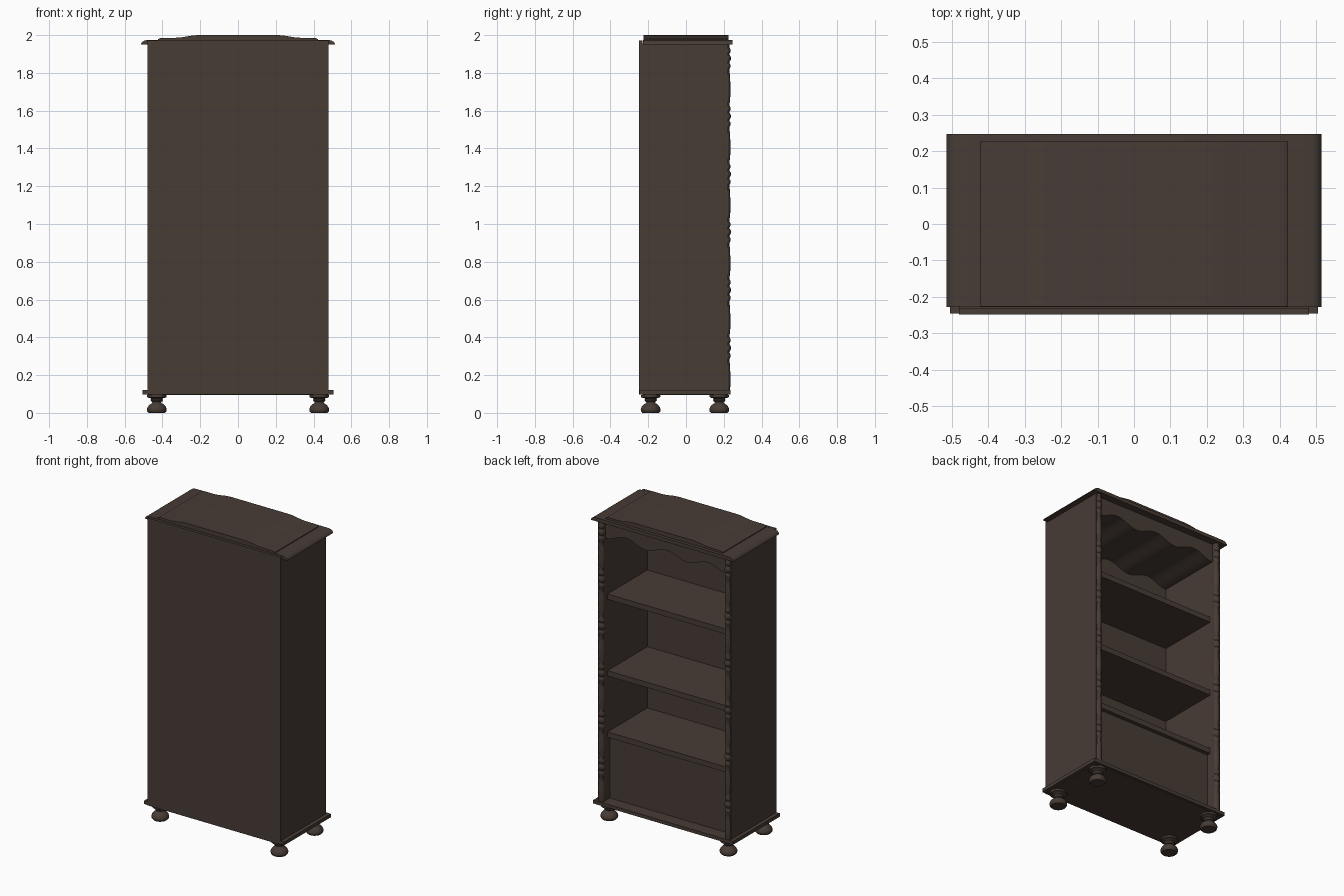
import bpy, bmesh, math

if "Cube" in bpy.data.objects:
    bpy.data.objects.remove(bpy.data.objects["Cube"])

wood = bpy.data.materials.new("dark_brown_wood")
wood.diffuse_color = (0.064, 0.045, 0.036, 1)
wood.use_nodes = True
wood.node_tree.nodes["Principled BSDF"].inputs["Base Color"].default_value = wood.diffuse_color


def finish(name, bm, smooth=None):
    bmesh.ops.recalc_face_normals(bm, faces=bm.faces)
    me = bpy.data.meshes.new(name)
    bm.to_mesh(me)
    bm.free()
    me.materials.append(wood)
    ob = bpy.data.objects.new(name, me)
    bpy.context.collection.objects.link(ob)
    if smooth:
        bpy.ops.object.select_all(action='DESELECT')
        ob.select_set(True)
        bpy.context.view_layer.objects.active = ob
        bpy.ops.object.shade_smooth_by_angle(angle=math.radians(smooth))
    return ob


def box(name, x0, x1, y0, y1, z0, z1):
    bm = bmesh.new()
    bmesh.ops.create_cube(bm, size=1)
    for v in bm.verts:
        v.co = (x0 + (v.co.x + .5) * (x1 - x0), y0 + (v.co.y + .5) * (y1 - y0),
                z0 + (v.co.z + .5) * (z1 - z0))
    return finish(name, bm)


def prism(name, pts, y0, y1, smooth=None):
    """Extrude an x-z outline along y."""
    bm = bmesh.new()
    f = bm.faces.new([bm.verts.new((x, y0, z)) for x, z in pts])
    r = bmesh.ops.extrude_face_region(bm, geom=[f])
    for g in r["geom"]:
        if isinstance(g, bmesh.types.BMVert):
            g.co.y = y1
    return finish(name, bm, smooth)


def lathe(name, prof, cx, cy, n=24):
    """Turn an (r, z) profile around a vertical axis."""
    bm = bmesh.new()
    rings = [[bm.verts.new((cx + r * math.cos(2 * math.pi * i / n),
                            cy + r * math.sin(2 * math.pi * i / n), z))
              for i in range(n)] for r, z in prof]
    for a, b in zip(rings, rings[1:]):
        for i in range(n):
            j = (i + 1) % n
            bm.faces.new((a[i], a[j], b[j], b[i]))
    bm.faces.new(rings[0])
    bm.faces.new(rings[-1])
    return finish(name, bm, 40)


def mirrored(half):
    return half + [(-x, z) for x, z in reversed(half)]


# carcass
box("back_panel", -.48, .48, -.248, -.23, .097, 1.972)
for s, side in ((-1, "left"), (1, "right")):
    a, b = sorted((s * .44, s * .48))
    box(side + "_side_panel", a, b, -.23, .222, .097, 1.955)
box("base_board", -.505, .505, -.246, .236, .098, .12)
box("base_underside", -.48, .48, -.23, .222, .094, .099)

# shelves and closed lower front
for i, z in enumerate((.56, .96, 1.46)):
    box("shelf_%d" % (i + 1), -.442, .442, -.232, .18, z - .035, z)
box("lower_front_panel", -.442, .442, .135, .155, .118, .53)

# scalloped top board, running the full depth
N = 60
wave = [(.442 * (2 * i / N - 1), 1.85 + .02 * math.cos(3 * math.pi * (2 * i / N - 1)))
        for i in range(N + 1)]
prism("scalloped_top", wave + [(.442, 1.955), (-.442, 1.955)], -.232, .2, 40)

# cornice with hollow ends, and the raised crown
prism("cornice", mirrored([(.505, 1.95), (.514, 1.95), (.512, 1.957), (.506, 1.964),
                           (.497, 1.97), (.486, 1.973)]), -.227, .247, 30)
crown = [(.423, 1.965), (.423, 1.978), (.415, 1.983), (.40, 1.986), (.33, 1.986),
         (.30, 1.988), (.27, 1.993), (.24, 1.998), (.21, 2.0)]
prism("crown", mirrored(crown), -.226, .226, 30)

# turned corner columns: one repeating spindle unit
unit = [(.018, 0), (.021, .03), (.022, .07), (.019, .13), (.016, .17), (.021, .18),
        (.021, .195), (.015, .205), (.023, .22), (.023, .235), (.015, .25),
        (.021, .26), (.021, .275), (.016, .285)]
step = 1.84 / 6
column = [(r, .115 + k * step + z * step / .305) for k in range(6) for r, z in unit]
column.append((.018, 1.955))
for s, side in ((-1, "left"), (1, "right")):
    lathe(side + "_turned_column", column, s * .457, .214, 16)

# bun feet
foot = [(.044, 0), (.051, .008), (.053, .018), (.048, .032), (.037, .044), (.026, .051),
        (.022, .057), (.03, .062), (.033, .068), (.03, .074), (.034, .078), (.05, .082),
        (.052, .088), (.05, .096)]
for x in (-.43, .43):
    for y in (-.187, .176):
        lathe("bun_foot", foot, x, y, 28)
